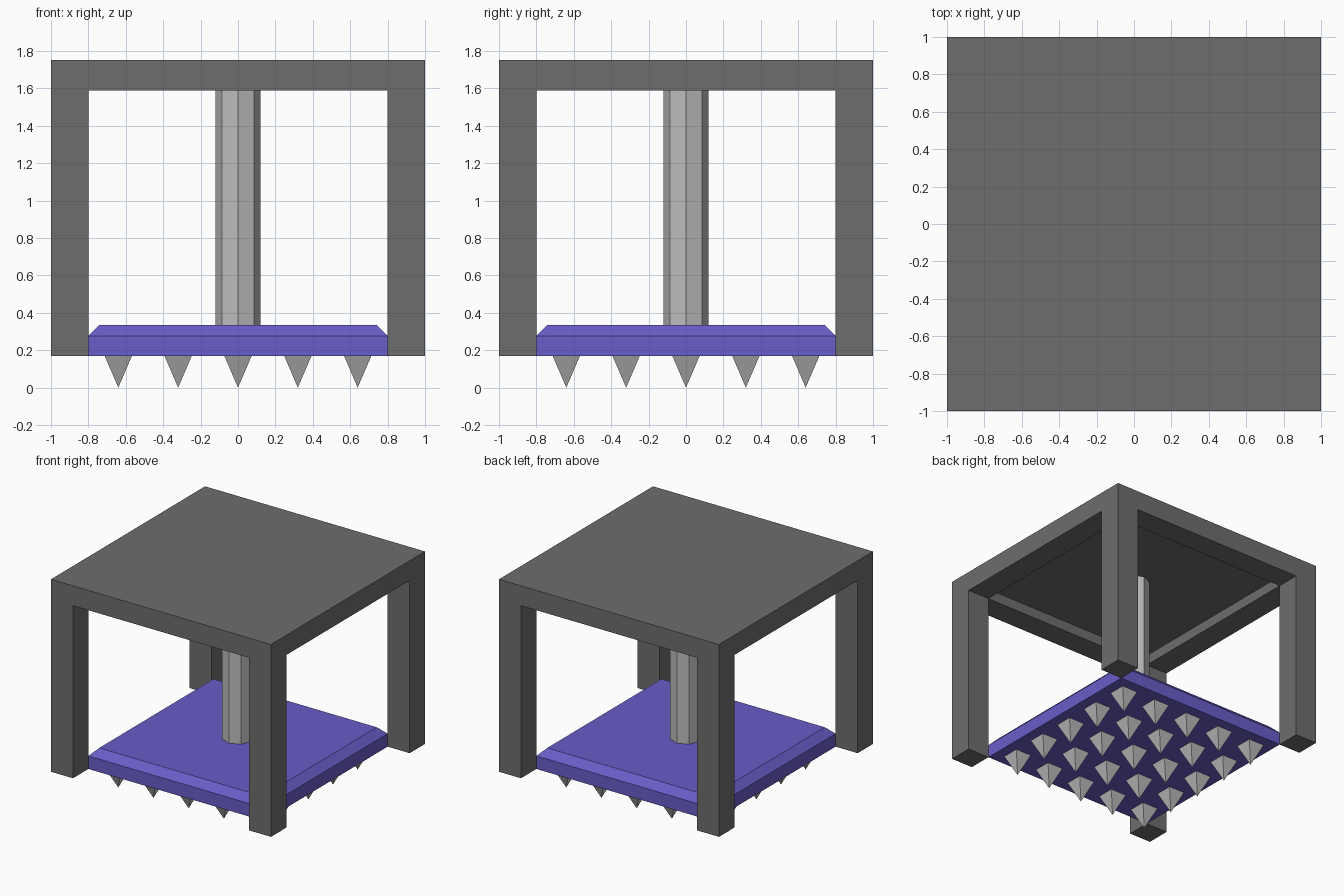
import bpy, bmesh, math
from mathutils import Vector, Matrix

cube = bpy.data.objects.get("Cube")
if cube:
    bpy.data.objects.remove(cube, do_unlink=True)


def material(name, rgb):
    m = bpy.data.materials.new(name)
    m.use_nodes = True
    m.diffuse_color = (*rgb, 1)
    m.node_tree.nodes["Principled BSDF"].inputs["Base Color"].default_value = (*rgb, 1)
    return m


DARK = material("dark grey", (0.155, 0.155, 0.155))
STEEL = material("steel grey", (0.515, 0.515, 0.515))
PURPLE = material("purple", (0.141, 0.109, 0.578))


def make_object(name, bm, mat):
    bmesh.ops.recalc_face_normals(bm, faces=bm.faces)
    mesh = bpy.data.meshes.new(name)
    bm.to_mesh(mesh)
    bm.free()
    mesh.materials.append(mat)
    ob = bpy.data.objects.new(name, mesh)
    bpy.context.collection.objects.link(ob)
    return ob


def cone(bm, sides, r1, r2, z1, z2, x=0, y=0, turn=0):
    """Straight-sided solid from radius r1 at z1 to r2 at z2."""
    mat = Matrix.Translation((x, y, (z1 + z2) / 2)) @ Matrix.Rotation(turn, 4, "Z")
    bmesh.ops.create_cone(bm, cap_ends=True, segments=sides, radius1=r1,
                          radius2=r2, depth=z2 - z1, matrix=mat)


BASE, RIM, CEILING, TOP = 0.17, 1.588, 1.672, 1.751
INNER = 0.8
ROOT2 = math.sqrt(2)

# Frame: roof slab split 3 x 3, corners pulled down as legs, middle recessed
bm = bmesh.new()
bmesh.ops.create_grid(bm, x_segments=3, y_segments=3, size=1)
for v in bm.verts:
    for i in (0, 1):
        if abs(v.co[i]) < 0.9:
            v.co[i] = math.copysign(INNER, v.co[i])
    v.co.z = RIM
res = bmesh.ops.extrude_face_region(bm, geom=bm.faces[:], use_keep_orig=True)
for v in res["geom"]:
    if isinstance(v, bmesh.types.BMVert):
        v.co.z = TOP
under = [f for f in bm.faces if all(abs(v.co.z - RIM) < 1e-4 for v in f.verts)]
for face in under:
    c = face.calc_center_median()
    if abs(c.x) > 0.5 and abs(c.y) > 0.5:
        z = BASE
    elif abs(c.x) < 0.5 and abs(c.y) < 0.5:
        z = CEILING
    else:
        continue
    new = bmesh.ops.extrude_discrete_faces(bm, faces=[face])["faces"][0]
    for v in new.verts:
        v.co.z = z
bmesh.ops.recalc_face_normals(bm, faces=bm.faces)
bmesh.ops.dissolve_limit(bm, angle_limit=0.01, verts=bm.verts, edges=bm.edges)
make_object("frame", bm, DARK)

# Press plate with a chamfered top edge
bm = bmesh.new()
cone(bm, 4, INNER * ROOT2, INNER * ROOT2, BASE, 0.277, turn=math.pi / 4)
top = max(bm.faces, key=lambda f: f.calc_center_median().z)
rim = bmesh.ops.extrude_discrete_faces(bm, faces=[top])["faces"][0]
for v in rim.verts:
    v.co = Vector((math.copysign(0.742, v.co.x), math.copysign(0.742, v.co.y), 0.336))
make_object("press_plate", bm, PURPLE)

# Eight-sided piston from plate to ceiling
bm = bmesh.new()
cone(bm, 8, 0.12, 0.12, 0.336, CEILING)
make_object("piston", bm, STEEL)

# Five by five rows of square spikes under the plate
bm = bmesh.new()
for i in range(-2, 3):
    for j in range(-2, 3):
        cone(bm, 4, 0, 0.073 * ROOT2, 0, BASE, i * 0.32, j * 0.32, math.pi / 4)
make_object("spikes", bm, STEEL)
